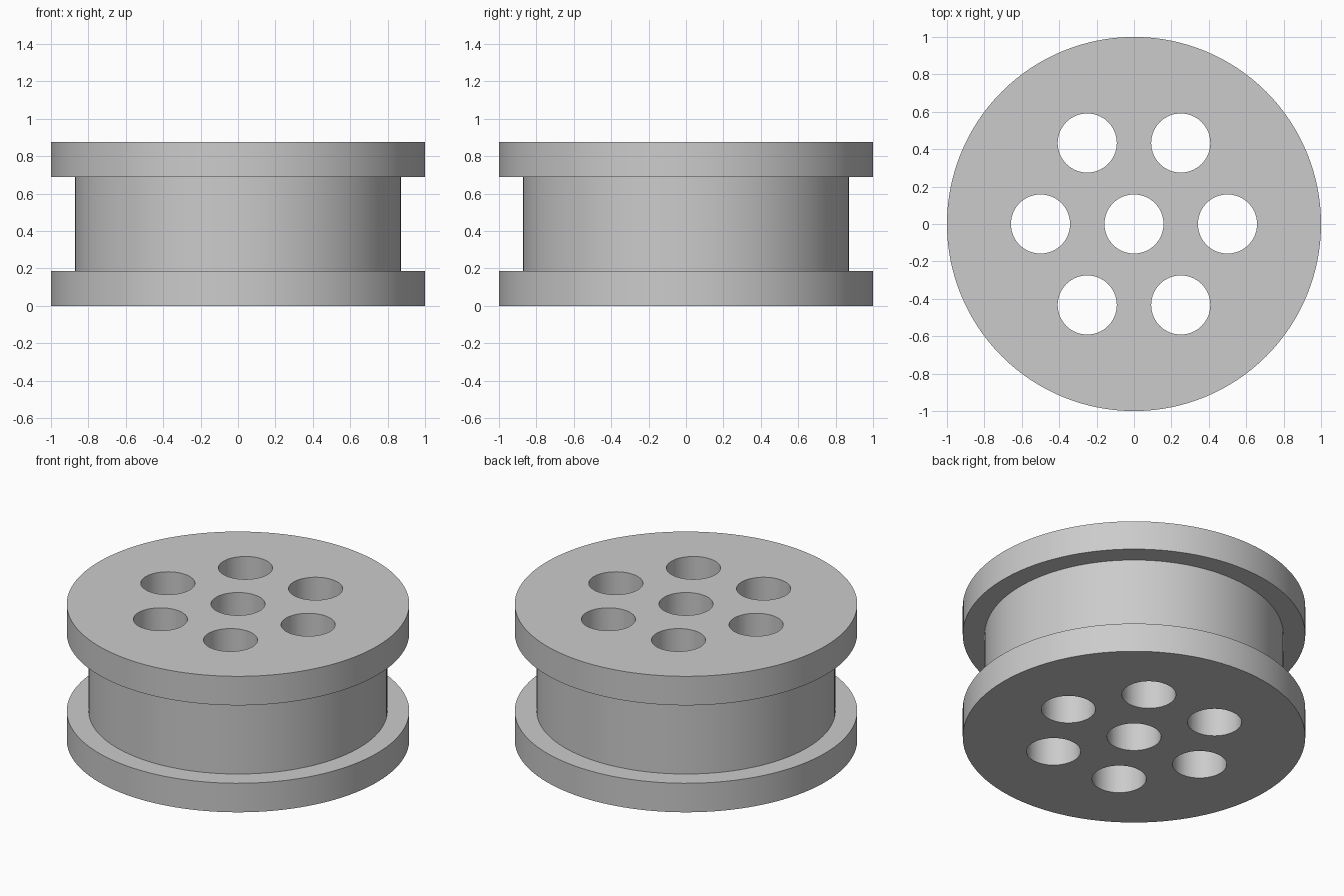
import bpy, bmesh, math
from mathutils import Matrix, Vector

cube = bpy.data.objects.get("Cube")
if cube:
    bpy.data.objects.remove(cube, do_unlink=True)

HEIGHT = 0.876
FLANGE = 0.187
FLANGE_R, CORE_R = 1.0, 0.872
HOLE_R, HOLE_RING = 0.158, 0.5

# Plain grey material
grey = bpy.data.materials.new("plain_grey")
grey.use_nodes = True
colour = (0.6, 0.6, 0.6, 1)
grey.diffuse_color = colour
grey.node_tree.nodes["Principled BSDF"].inputs["Base Color"].default_value = colour


def mesh_object(name, bm):
    bmesh.ops.recalc_face_normals(bm, faces=bm.faces)
    mesh = bpy.data.meshes.new(name)
    bm.to_mesh(mesh)
    bm.free()
    mesh.materials.append(grey)
    obj = bpy.data.objects.new(name, mesh)
    bpy.context.collection.objects.link(obj)
    return obj


# Spool body: half profile turned around the z axis
profile = [(0, 0), (FLANGE_R, 0), (FLANGE_R, FLANGE), (CORE_R, FLANGE),
           (CORE_R, HEIGHT - FLANGE), (FLANGE_R, HEIGHT - FLANGE),
           (FLANGE_R, HEIGHT), (0, HEIGHT)]
bm = bmesh.new()
verts = [bm.verts.new((r, 0, z)) for r, z in profile]
edges = [bm.edges.new(pair) for pair in zip(verts, verts[1:])]
bmesh.ops.spin(bm, geom=verts + edges, cent=(0, 0, 0), axis=(0, 0, 1),
               angle=math.tau, steps=128)
bmesh.ops.remove_doubles(bm, verts=bm.verts, dist=0.0001)
spool = mesh_object("spool_body", bm)

# Hole cutters: one in the middle and six around it
centres = [Vector((0, 0, 0))]
centres += [Vector((HOLE_RING, 0, 0)) @ Matrix.Rotation(i * math.tau / 6, 3, 'Z')
            for i in range(6)]
bm = bmesh.new()
for c in centres:
    place = Matrix.Translation((c.x, c.y, HEIGHT / 2))
    bmesh.ops.create_cone(bm, cap_ends=True, segments=64, radius1=HOLE_R,
                          radius2=HOLE_R, depth=HEIGHT * 2, matrix=place)
cutter = mesh_object("hole_cutter", bm)
cutter.hide_render = True

# Drill the holes, then discard the cutter
drill = spool.modifiers.new("drill_holes", 'BOOLEAN')
drill.operation = 'DIFFERENCE'
drill.solver = 'EXACT'
drill.object = cutter
bpy.ops.object.select_all(action='DESELECT')
bpy.context.view_layer.objects.active = spool
spool.select_set(True)
bpy.ops.object.modifier_apply(modifier=drill.name)
bpy.data.objects.remove(cutter, do_unlink=True)

# Smooth round walls with crisp rims
bpy.ops.object.shade_smooth_by_angle(angle=math.radians(30))
